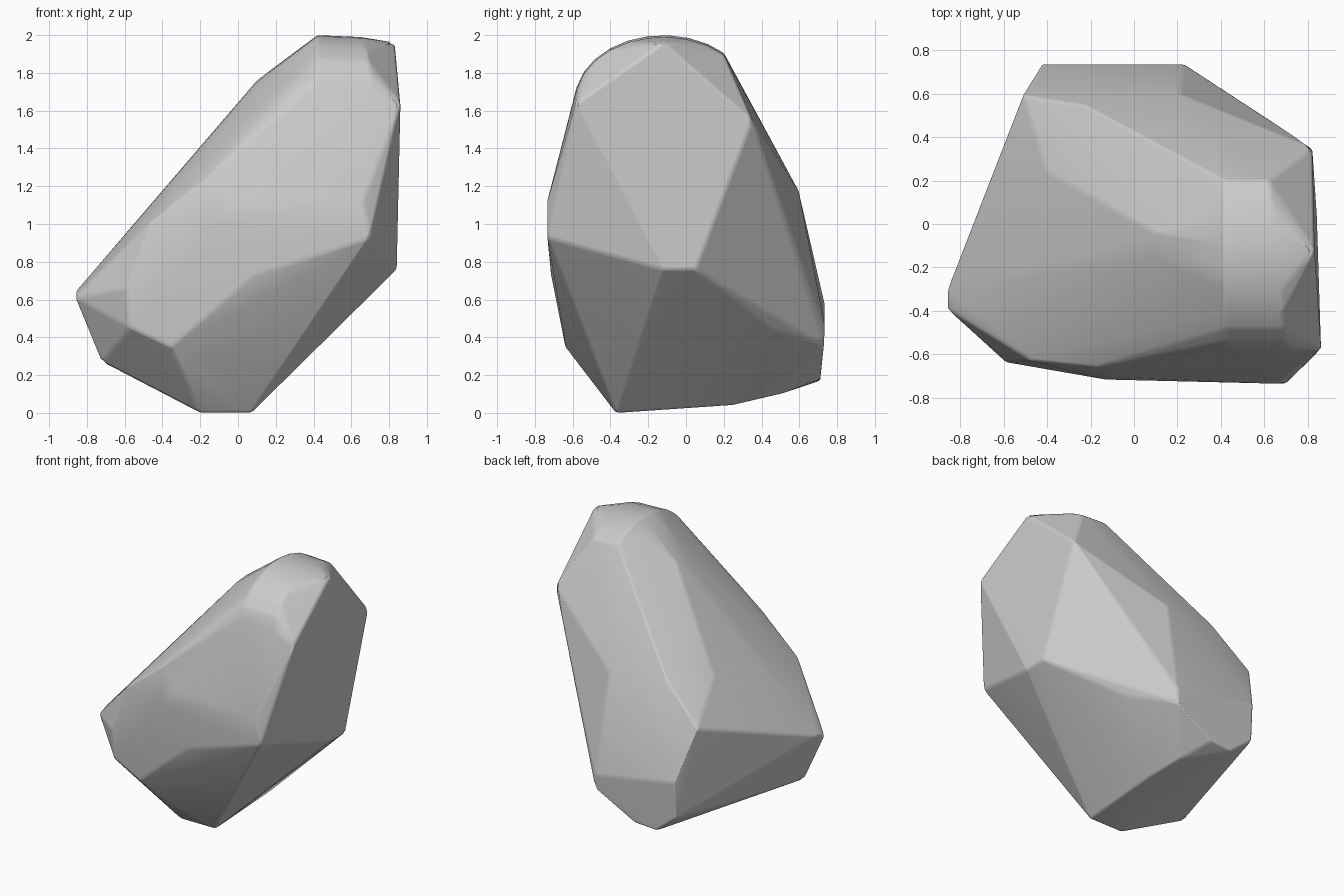
import bpy
import bmesh
from math import sin, cos, radians
from mathutils import Vector

# Remove the default cube only
default_cube = bpy.data.objects.get("Cube")
if default_cube:
    bpy.data.objects.remove(default_cube, do_unlink=True)


def make_material(name, colour):
    """One flat colour, shown both in the viewport and in a render."""
    material = bpy.data.materials.new(name)
    material.use_nodes = True
    material.diffuse_color = colour
    shader = material.node_tree.nodes["Principled BSDF"]
    shader.inputs["Base Color"].default_value = colour
    return material


def crown_arc(steps):
    """Rounded crown: two matching elliptical arcs along the summit."""
    points = []
    for step in range(steps + 1):
        angle = radians(47 + (180 - 47) * step / steps)
        y = -.12 + .47 * cos(angle)
        z = 1.65 + .35 * sin(angle)
        points.append((.42, y, z))
        points.append((.62 + .1 * step / steps, y, z - .01))
    return points


# Corner points of the boulder, grouped by the side they shape
right_facet = [
    (.83, -.12, 1.96), (.86, -.58, 1.64), (.82, .35, 1.55),
    (.84, .05, .76), (.84, -.12, .76), (.7, -.735, .93),
]
back_side = [
    (.21, .6, 1.17), (-.22, .545, 1.21), (-.51, .59, .94),
    (-.42, .735, .57), (.23, .735, .46), (.23, .73, .36), (.43, .45, .45),
    (-.42, .72, .3), (-.26, .71, .17), (-.08, .71, .18),
]
sloping_side = [
    (.1, -.04, 1.76), (.1, -.16, 1.75), (-.4, .24, 1.17),
    (-.86, -.31, .64), (-.86, -.39, .61), (-.72, -.35, .27),
]
front_side = [
    (-.17, -.66, 1.24), (-.47, -.63, 1), (-.59, -.635, .66),
    (.66, -.735, 1.12), (-.03, -.705, 1.13), (-.13, -.715, 1),
    (.09, -.715, .73), (-.57, -.63, .45), (-.36, -.64, .35),
    (-.15, -.57, .28), (.27, -.59, .46), (.58, -.38, .57),
]
underside = [
    (.07, -.37, 0), (-.2, -.37, 0), (.08, .25, .04), (.02, .5, .1),
]


def build_boulder(name, points, material):
    """Wrap the corner points in a convex skin and soften its edges."""
    bm = bmesh.new()
    for point in points:
        bm.verts.new(Vector(point))
    hull = bmesh.ops.convex_hull(bm, input=bm.verts)
    loose = {item for item in hull["geom_interior"] + hull["geom_unused"]
             if isinstance(item, bmesh.types.BMVert)}
    bmesh.ops.delete(bm, geom=list(loose), context="VERTS")

    # Merge nearly flat neighbours into broad facets
    bmesh.ops.dissolve_limit(bm, angle_limit=radians(2),
                             verts=bm.verts, edges=bm.edges)
    bmesh.ops.recalc_face_normals(bm, faces=bm.faces)
    mesh = bpy.data.meshes.new(name)
    bm.to_mesh(mesh)
    bm.free()
    mesh.materials.append(material)

    boulder = bpy.data.objects.new(name, mesh)
    bpy.context.collection.objects.link(boulder)
    bpy.ops.object.select_all(action="DESELECT")
    boulder.select_set(True)
    bpy.context.view_layer.objects.active = boulder
    bpy.ops.object.shade_smooth_by_angle(angle=radians(35))

    # Worn edges with flat-looking facets between them
    bevel = boulder.modifiers.new("worn_edges", "BEVEL")
    bevel.width = .015
    bevel.segments = 3
    bevel.limit_method = "ANGLE"
    bevel.angle_limit = radians(12)
    normals = boulder.modifiers.new("facet_normals", "WEIGHTED_NORMAL")
    normals.keep_sharp = False
    return boulder


stone_grey = make_material("stone_grey", (.6, .6, .6, 1))
corners = (crown_arc(10) + right_facet + back_side + sloping_side
           + front_side + underside)
build_boulder("boulder", corners, stone_grey)
